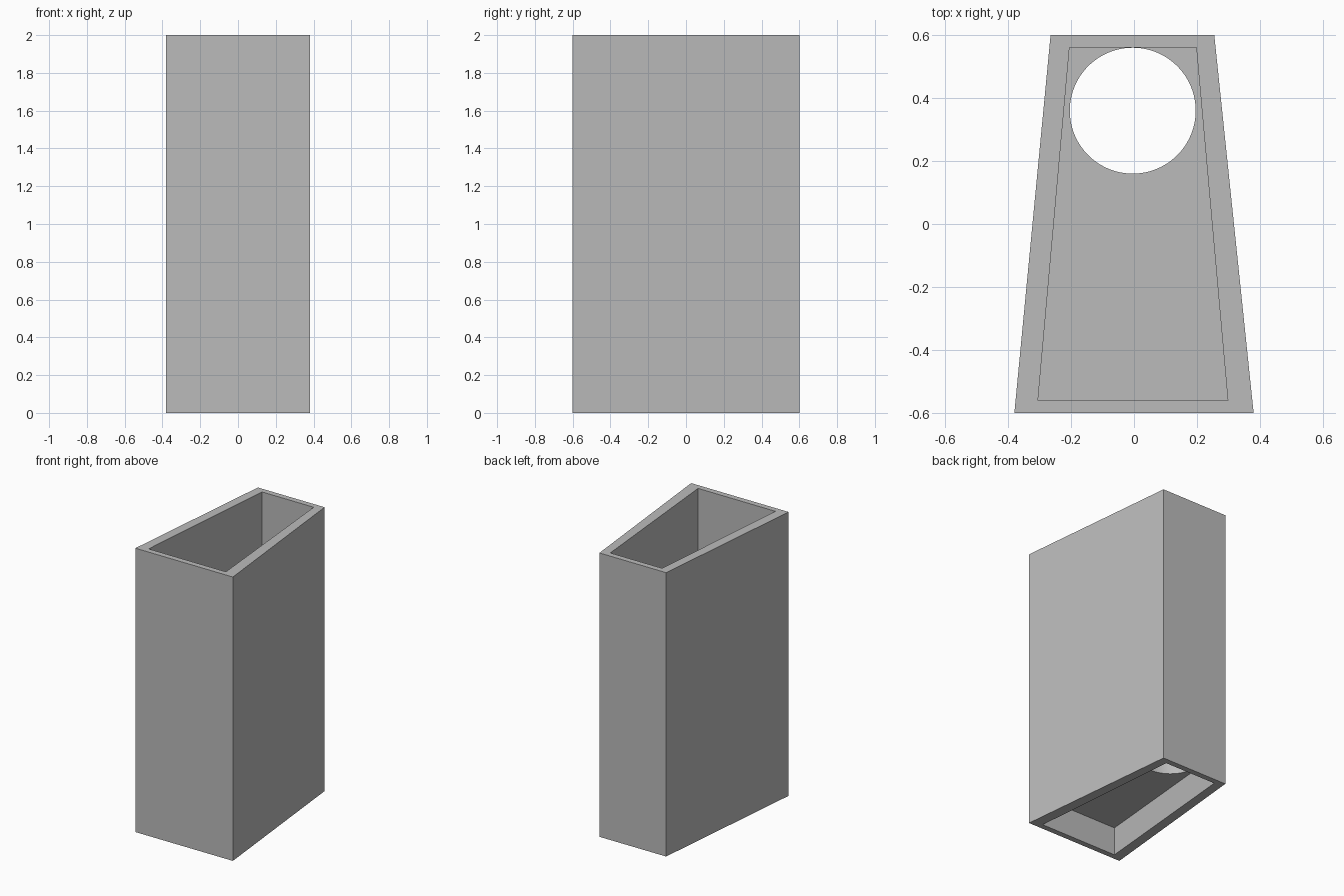
import bpy, bmesh, math

if "Cube" in bpy.data.objects:
    bpy.data.objects.remove(bpy.data.objects["Cube"])

OUTER = [(-0.38, -0.6), (0.38, -0.6), (0.255, 0.6), (-0.265, 0.6)]
INNER = [(-0.305, -0.56), (0.298, -0.56), (0.198, 0.56), (-0.205, 0.56)]
SIDES = 96
HOLE = [(-0.004 + 0.2 * math.cos(2 * math.pi * i / SIDES),
         0.36 + 0.2 * math.sin(2 * math.pi * i / SIDES)) for i in range(SIDES)]
HEIGHT, FLOOR_LOW, FLOOR_HIGH = 2.0, 0.2, 0.4

bm = bmesh.new()


def ring(points, z):
    """Closed loop of vertices at one height."""
    return [bm.verts.new((x, y, z)) for x, y in points]


def walls(a, b, smooth=False):
    """Quads joining two loops of equal length."""
    n = len(a)
    for i in range(n):
        j = (i + 1) % n
        bm.faces.new((a[i], a[j], b[j], b[i])).smooth = smooth


def pierced_plate(a, b):
    """Flat face between an outer loop and a hole loop."""
    edges = []
    for loop in (a, b):
        for i, v in enumerate(loop):
            w = loop[(i + 1) % len(loop)]
            edges.append(bm.edges.get((v, w)) or bm.edges.new((v, w)))
    bmesh.ops.triangle_fill(bm, edges=edges, use_beauty=True)


# tapered outer shell with its bottom and top rims
out_low, out_high = ring(OUTER, 0), ring(OUTER, HEIGHT)
in_low, in_high = ring(INNER, 0), ring(INNER, HEIGHT)
walls(out_low, out_high)
walls(out_low, in_low)
walls(out_high, in_high)

# bottom recess and upper cavity
recess, cavity = ring(INNER, FLOOR_LOW), ring(INNER, FLOOR_HIGH)
walls(in_low, recess)
walls(in_high, cavity)

# inner floor with a round hole through it
hole_low, hole_high = ring(HOLE, FLOOR_LOW), ring(HOLE, FLOOR_HIGH)
walls(hole_low, hole_high, smooth=True)
pierced_plate(recess, hole_low)
pierced_plate(cavity, hole_high)

bmesh.ops.recalc_face_normals(bm, faces=bm.faces)
mesh = bpy.data.meshes.new("tapered_holder")
bm.to_mesh(mesh)
bm.free()

grey = bpy.data.materials.new("grey")
grey.diffuse_color = (0.5, 0.5, 0.5, 1)
grey.use_nodes = True
grey.node_tree.nodes["Principled BSDF"].inputs["Base Color"].default_value = grey.diffuse_color
mesh.materials.append(grey)
holder = bpy.data.objects.new("tapered_holder", mesh)
bpy.context.collection.objects.link(holder)
bpy.context.view_layer.objects.active = holder
holder.select_set(True)
bpy.ops.object.shade_smooth_by_angle(angle=math.radians(30))
